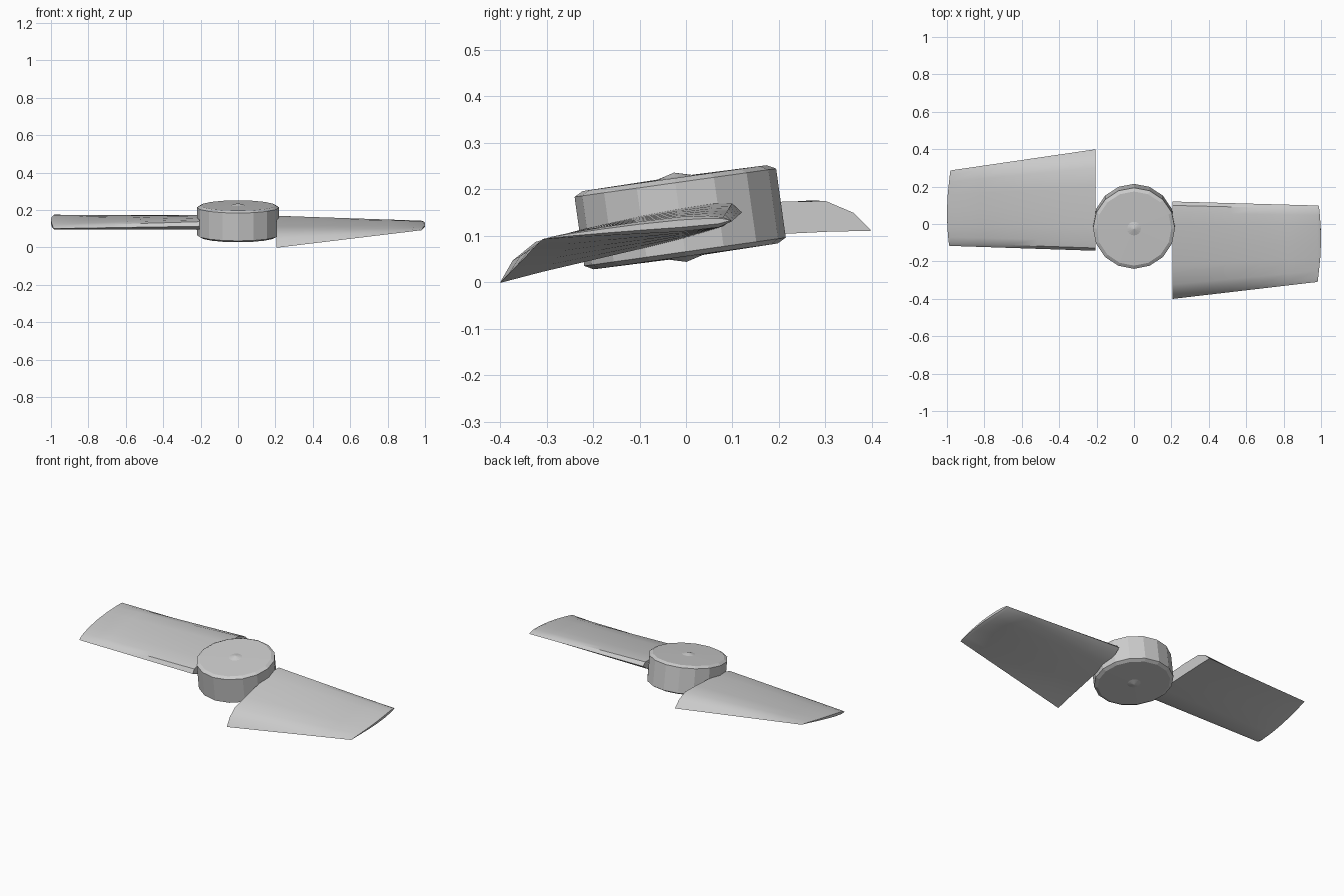
import bpy, bmesh, math
from mathutils import Vector

if "Cube" in bpy.data.objects:
    bpy.data.objects.remove(bpy.data.objects["Cube"])

CENTRE = Vector((0, -0.0125, 0.14))
TILT = math.radians(8)


def make_object(name, bm, turn=0.0):
    """Finish a mesh, spin it about the hub axis and tilt it into place."""
    bmesh.ops.remove_doubles(bm, verts=bm.verts, dist=1e-5)
    bmesh.ops.recalc_face_normals(bm, faces=bm.faces)
    mesh = bpy.data.meshes.new(name)
    if turn:
        for v in bm.verts:
            v.co.x, v.co.y = -v.co.x, -v.co.y
    bm.to_mesh(mesh)
    bm.free()
    obj = bpy.data.objects.new(name, mesh)
    obj.location = CENTRE
    obj.rotation_euler.x = TILT
    bpy.context.collection.objects.link(obj)
    return obj


def bridge(bm, a, b):
    n = len(a)
    for i in range(n):
        j = (i + 1) % n
        bm.faces.new((a[i], a[j], b[j], b[i]))


# Hub: chamfered 16-sided drum with a small point at each end
def make_hub():
    bm = bmesh.new()
    half = [(0.037, 0.087), (0.2, 0.085), (0.219, 0.075)]
    profile = half + [(r, -z) for r, z in reversed(half)]
    sides = 16
    rings = []
    for r, z in profile:
        rings.append([bm.verts.new((r * math.cos(2 * math.pi * i / sides),
                                    r * math.sin(2 * math.pi * i / sides), z))
                      for i in range(sides)])
    for a, b in zip(rings, rings[1:]):
        bridge(bm, a, b)
    for ring, z in ((rings[0], 0.097), (rings[-1], -0.097)):
        tip = bm.verts.new((0, 0, z))
        for i in range(sides):
            bm.faces.new((ring[i], ring[(i + 1) % sides], tip))
    make_object("hub", bm)


# Blade sections as (y, z): trailing edge, over the top, nose, back underneath
ROOT = [(-0.404, -0.086), (-0.37, -0.042), (-0.315, -0.009), (-0.21, 0.004),
        (-0.1, 0.013), (0.0, 0.018), (0.075, 0.019), (0.115, 0.014),
        (0.133, -0.008), (0.09, -0.032), (0.0, -0.046), (-0.1, -0.056),
        (-0.2, -0.065), (-0.31, -0.075)]
TIP = [(-0.301, -0.006), (-0.28, -0.003), (-0.24, 0.0), (-0.17, 0.002),
       (-0.09, 0.003), (0.0, 0.001), (0.06, -0.005), (0.092, -0.013),
       (0.109, -0.024), (0.08, -0.033), (0.0, -0.031), (-0.08, -0.024),
       (-0.16, -0.017), (-0.24, -0.01)]


def make_blade(name, turn):
    bm = bmesh.new()
    rings = []
    # lofted span from root to tip
    steps = 5
    for k in range(steps + 1):
        t = k / steps
        x = 0.205 + 0.776 * t
        rings.append([bm.verts.new((x, a[0] + (b[0] - a[0]) * t,
                                    a[1] + (b[1] - a[1]) * t))
                      for a, b in zip(ROOT, TIP)])
    # rounded end, bulging outward along the chord
    end = []
    for y, z in TIP:
        s = (y + 0.301) / 0.41
        mid = -0.004 - 0.016 * s * s
        bulge = 0.019 * math.sin(math.pi * min(1, 0.02 + s * 0.85))
        end.append(bm.verts.new((0.981 + bulge, y * 0.985, mid + (z - mid) * 0.5)))
    rings.append(end)
    for a, b in zip(rings, rings[1:]):
        bridge(bm, a, b)
    # close both ends with strips across the section
    n = len(ROOT)
    for ring in (rings[0], rings[-1]):
        bm.faces.new((ring[0], ring[1], ring[n - 1]))
        for i in range(1, n // 2):
            j = n - i
            if j - 1 == i + 1:
                bm.faces.new((ring[i], ring[i + 1], ring[j]))
            else:
                bm.faces.new((ring[i], ring[i + 1], ring[j - 1], ring[j]))
    obj = make_object(name, bm, turn)
    bpy.ops.object.select_all(action='DESELECT')
    bpy.context.view_layer.objects.active = obj
    obj.select_set(True)
    bpy.ops.object.shade_smooth_by_angle(angle=math.radians(30))


make_hub()
make_blade("right_blade", 0)
make_blade("left_blade", 1)
